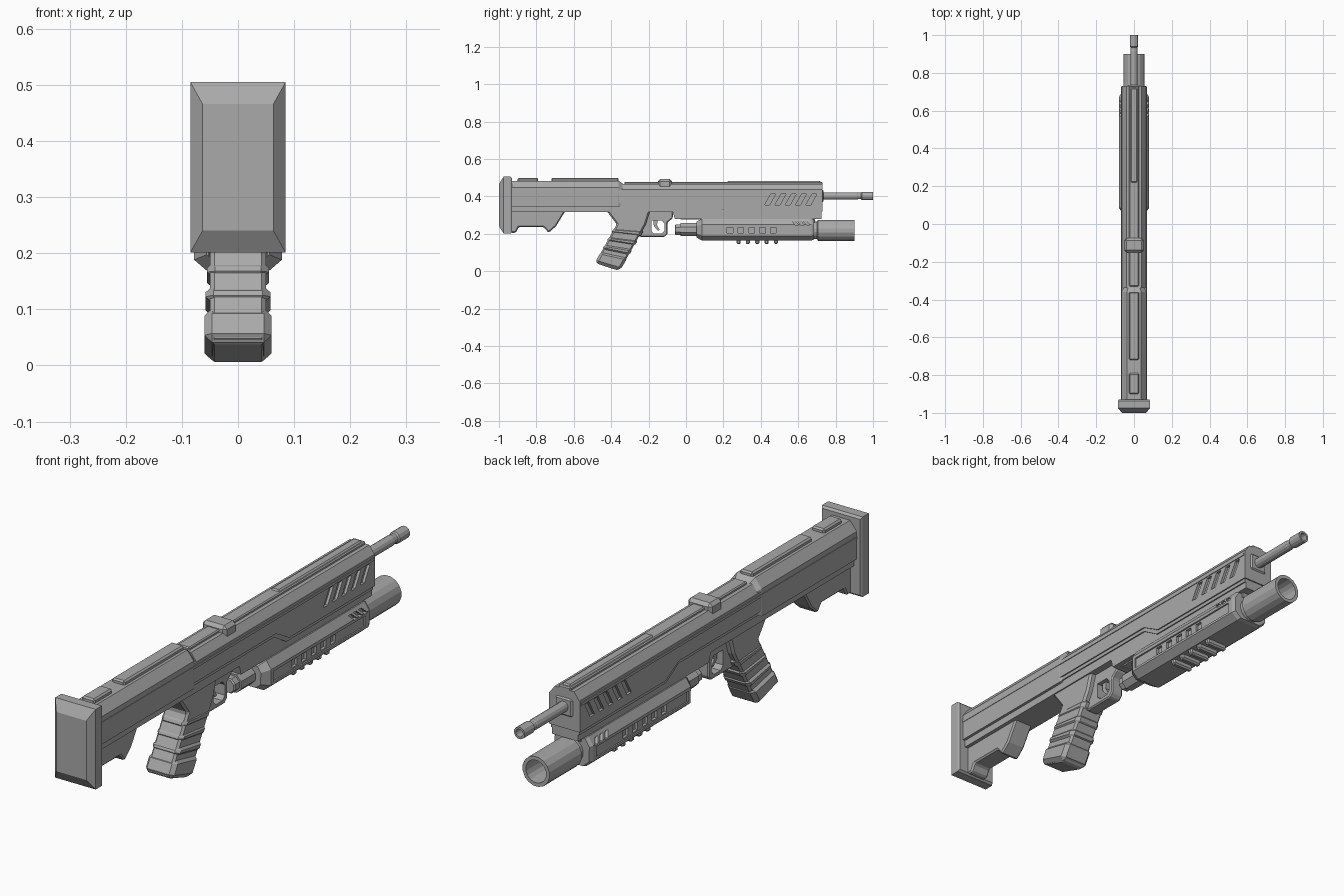
import bpy, bmesh
from math import sin, cos, pi

cube = bpy.data.objects.get("Cube")
if cube:
    bpy.data.objects.remove(cube)

gray = bpy.data.materials.new("gunmetal gray")
gray.use_nodes = True
gray.diffuse_color = (0.4, 0.4, 0.4, 1)
gray.node_tree.nodes["Principled BSDF"].inputs["Base Color"].default_value = (0.4, 0.4, 0.4, 1)


def finish(name, bm, bevel=0):
    bmesh.ops.recalc_face_normals(bm, faces=bm.faces)
    mesh = bpy.data.meshes.new(name)
    bm.to_mesh(mesh)
    bm.free()
    mesh.materials.append(gray)
    ob = bpy.data.objects.new(name, mesh)
    bpy.context.collection.objects.link(ob)
    if bevel:
        mod = ob.modifiers.new("Bevel", 'BEVEL')
        mod.width, mod.segments, mod.limit_method = bevel, 1, 'ANGLE'
    return ob


def add_prism(bm, pts, x0, x1):
    a = [bm.verts.new((x0, y, z)) for y, z in pts]
    b = [bm.verts.new((x1, y, z)) for y, z in pts]
    bm.faces.new(a)
    bm.faces.new(b[::-1])
    for i in range(len(a)):
        j = (i + 1) % len(a)
        bm.faces.new((a[i], a[j], b[j], b[i]))


def prism(name, pts, w, bevel=0):
    """Side profile (y, z) widened to both sides of the centre."""
    bm = bmesh.new()
    add_prism(bm, pts, -w, w)
    return finish(name, bm, bevel)


def side_pairs(name, shapes, x0, x1, bevel=0):
    """Side profiles repeated on the left and the right."""
    bm = bmesh.new()
    for pts in shapes:
        add_prism(bm, pts, x0, x1)
        add_prism(bm, pts, -x1, -x0)
    return finish(name, bm, bevel)


def rect(y0, y1, z0, z1, lean=0):
    return [(y0, z0), (y1, z0), (y1 + lean, z1), (y0 + lean, z1)]


def loft(name, pts, stations, zc, closed=False):
    """Cross-section (x, z about zc) scaled at stations (y, scale)."""
    bm = bmesh.new()
    rings = [[bm.verts.new((x * s, y, zc + z * s)) for x, z in pts] for y, s in stations]
    n = len(pts)
    pairs = list(zip(rings, rings[1:]))
    if closed:
        pairs.append((rings[-1], rings[0]))
    else:
        bm.faces.new(rings[0])
        bm.faces.new(rings[-1])
    for a, b in pairs:
        for i in range(n):
            j = (i + 1) % n
            bm.faces.new((a[i], a[j], b[j], b[i]))
    return finish(name, bm)


def mirrored(half):
    return half + [(-x, z) for x, z in reversed(half)]


def circle(n):
    return [(cos(2 * pi * (i + .5) / n), sin(2 * pi * (i + .5) / n)) for i in range(n)]


def cut(ob, cutter):
    cutter.hide_render = True
    cutter.hide_viewport = True
    cutter.display_type = 'WIRE'
    mod = ob.modifiers.new("Cut", 'BOOLEAN')
    mod.operation, mod.solver, mod.object = 'DIFFERENCE', 'EXACT', cutter


# Stock: butt plate, body, top pads and lower hook
loft("butt_plate", mirrored([(.085, -.152), (.085, .152)]),
     [(-1, .74), (-.975, 1), (-.938, 1), (-.93, .95)], .353)
loft("stock_body", mirrored([(.066, -.06), (.066, .045), (.038, .08)]),
     [(-.935, 1), (-.36, 1), (-.325, .7)], .403)
for name, y0, y1 in (("stock_pad_long", -.72, -.36), ("stock_pad_short", -.9, -.79)):
    prism(name, rect(y0, y1, .47, .498), .027, .006)
prism("stock_hook", [(-.935, .33), (-.935, .205), (-.91, .205), (-.895, .235), (-.76, .235),
                     (-.735, .205), (-.695, .24), (-.64, .33)], .04, .006)

# Receiver: narrow lower core, wider stepped upper hull, sloping roof and rail
prism("receiver_core", [(-.935, .315), (-.07, .315), (-.06, .28), (.1, .28), (.2, .28),
                        (.725, .28), (.725, .43), (-.935, .43)], .055)
hull = prism("upper_hull", [(-.935, .395), (-.79, .395), (-.745, .363), (.135, .363),
                            (.215, .318), (.73, .318), (.73, .437), (-.935, .437)], .065)
slots = [rect(y, y + .026, .353, .413, .034) for y in (.42, .475, .53, .585, .64)]
cut(hull, side_pairs("hull_slot_cutter", slots, .055, .09))
loft("receiver_roof", mirrored([(.064, 0), (.041, .032)]), [(-.34, 1), (.73, 1)], .435)
prism("top_rail", rect(-.33, .73, .455, .477), .026, .004)
prism("front_top_rail", rect(.22, .72, .46, .482), .018, .005)
prism("sight_clamp", rect(-.15, -.075, .43, .492), .051, .012)

# Raised trim following the hull step
step = [(-.93, .385), (-.80, .385), (-.755, .35), (.13, .35), (.205, .305), (.725, .305)]
side_pairs("hull_step_trim", [step + [(y, z + .018) for y, z in reversed(step)]], .05, .06)
side_pairs("hull_side_strip", [rect(-.93, .725, .418, .428)], .06, .068)
prism("lower_lip", [(-.06, .285), (-.02, .275), (.11, .275), (.16, .295), (-.06, .315)], .035)

# Main barrel with a thicker muzzle and hollow bore
loft("barrel", circle(12), [(.6, .02), (.915, .02), (.92, .018), (.935, .018), (.94, .023),
                            (1, .023), (1, .015), (.93, .015), (.93, .001), (.6, .001)], .402, True)
prism("barrel_socket", rect(.72, .735, .365, .437), .038, .008)

# Fore-end under the barrel
fore = loft("fore_end", mirrored([(.05, -.058), (.078, -.034), (.08, .028), (.06, .058)]),
            [(.055, .72), (.085, 1), (.67, 1), (.685, .92)], .222)
cut(fore, side_pairs("fore_panel_cutter", [rect(.1, .65, .197, .238)], .073, .1))
windows = [rect(.22 + i * .058, .25 + i * .058, .203, .232) for i in range(5)]
cut(fore, side_pairs("fore_window_cutter", windows, .062, .1))
vents = [rect(y, y + .018, .268, .246, .02) for y in (.565, .595, .625)]
cut(fore, side_pairs("fore_vent_cutter", vents, .062, .1))
for i in range(5):
    y = .27 + i * .05
    prism("fore_rib_%d" % (i + 1), rect(y, y + .022, .145, .175), .045, .006)
prism("fore_mount", rect(.1, .69, .26, .3), .04)

# Launcher tube and rear neck
loft("launcher_tube", circle(16), [(.66, .048), (.7, .048), (.705, .057), (.9, .057), (.9, .043),
                                   (.72, .043), (.72, .001), (.66, .001)], .218, True)
loft("rear_neck", circle(8), [(-.06, .026), (-.055, .03), (-.03, .03), (-.03, .037),
                              (.055, .037), (.07, .05)], .222)

# Trigger guard and trigger
guard = prism("trigger_guard", [(-.26, .19), (-.24, .183), (-.115, .183), (-.098, .2), (-.098, .26),
                                (-.07, .285), (-.07, .32), (-.26, .32)], .026, .005)
cut(guard, prism("guard_hole_cutter", [(-.185, .215), (-.17, .2), (-.13, .2), (-.116, .215),
                                       (-.116, .255), (-.13, .272), (-.185, .272)], .1))
prism("trigger", [(-.175, .28), (-.15, .28), (-.155, .245), (-.14, .22), (-.15, .217),
                  (-.172, .24)], .01)

# Pistol grip: chamfered core with wider bands
prism("grip_core", [(-.43, .33), (-.37, .25), (-.48, .055), (-.475, .04), (-.365, .004),
                    (-.345, .02), (-.215, .25), (-.19, .33)], .05, .014)


def grip_band(name, t0, t1, w):
    def ends(t):
        return ((-.375 - .112 * t, .25 - .205 * t), (-.212 - .14 * t, .24 - .235 * t))
    (a, b), (c, d) = ends(t0), ends(t1)
    prism(name, [a, b, d, c], w, .014)


for i, (t0, t1, w) in enumerate(((.08, .25, .053), (.3, .46, .055), (.51, .67, .058), (.71, 1, .06))):
    grip_band("grip_band_%d" % (i + 1), t0, t1, w)
